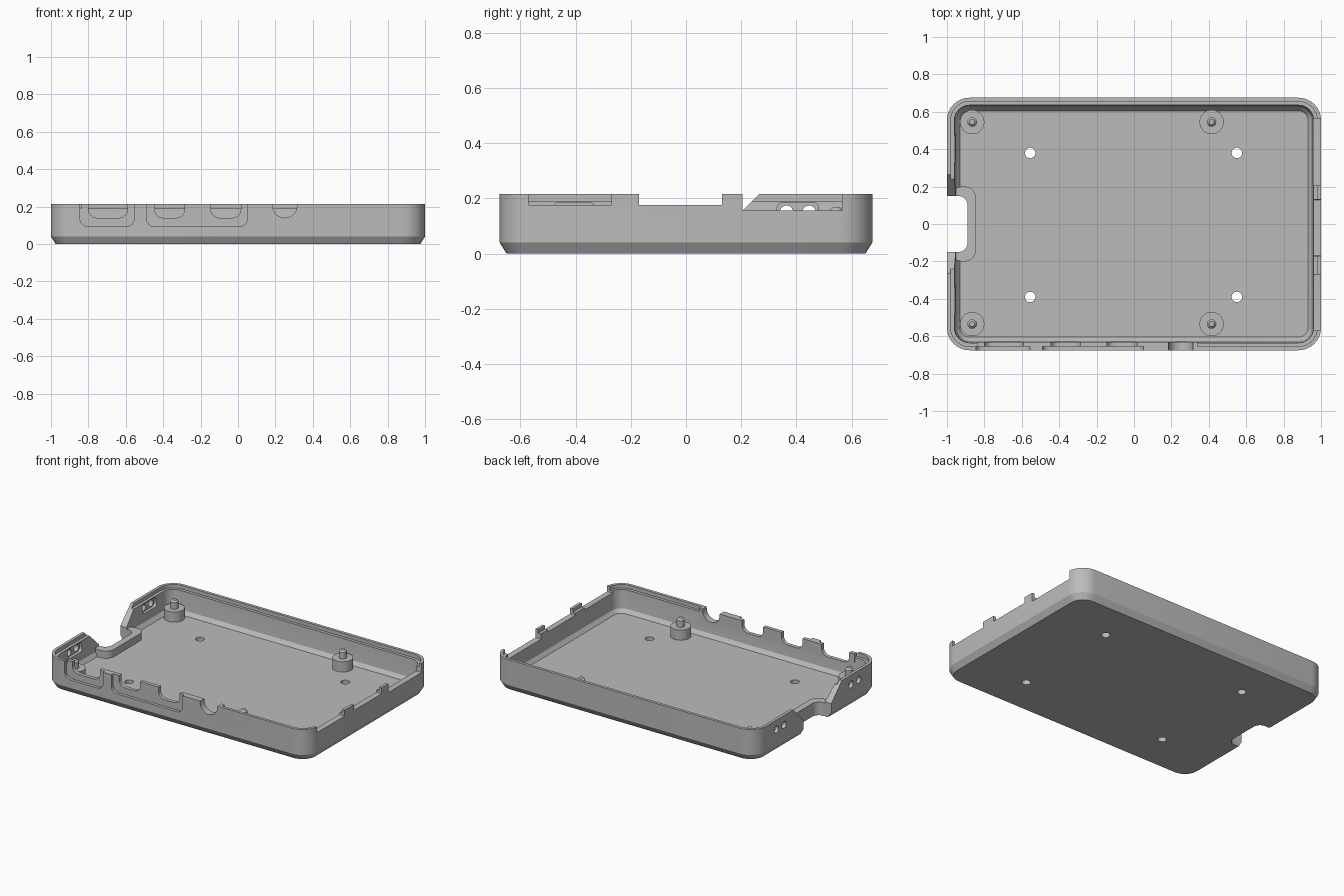
import bpy, bmesh, math

if "Cube" in bpy.data.objects:
    bpy.data.objects.remove(bpy.data.objects["Cube"], do_unlink=True)

grey = bpy.data.materials.new("case grey")
grey.use_nodes = True
colour = (0.5, 0.5, 0.5, 1)
grey.diffuse_color = colour
grey.node_tree.nodes["Principled BSDF"].inputs["Base Color"].default_value = colour

AXES = {
    "x": lambda a, b, h: (h, a, b),
    "y": lambda a, b, h: (a, h, b),
    "z": lambda a, b, h: (a, b, h),
}


def rounded(a0, a1, b0, b1, r, n=8):
    """Rounded rectangle outline."""
    pts = []
    corners = [(a1 - r, b1 - r), (a0 + r, b1 - r), (a0 + r, b0 + r), (a1 - r, b0 + r)]
    for i, (a, b) in enumerate(corners):
        for k in range(n + 1):
            t = (i + k / n) * math.pi / 2
            pts.append((a + r * math.cos(t), b + r * math.sin(t)))
    return pts


def loft(name, rings, axis="z"):
    """Closed solid through (height, outline) rings."""
    bm = bmesh.new()
    loops = [[bm.verts.new(AXES[axis](a, b, h)) for a, b in pts] for h, pts in rings]
    count = len(loops[0])
    for low, high in zip(loops, loops[1:]):
        for i in range(count):
            j = (i + 1) % count
            bm.faces.new((low[i], low[j], high[j], high[i]))
    bm.faces.new(loops[0])
    bm.faces.new(loops[-1])
    bmesh.ops.remove_doubles(bm, verts=bm.verts, dist=1e-5)
    bmesh.ops.recalc_face_normals(bm, faces=bm.faces)
    mesh = bpy.data.meshes.new(name)
    bm.to_mesh(mesh)
    bm.free()
    obj = bpy.data.objects.new(name, mesh)
    mesh.materials.append(grey)
    bpy.context.collection.objects.link(obj)
    return obj


def prism(name, outline, h0, h1, axis="z"):
    return loft(name, [(h0, outline), (h1, outline)], axis)


def combine(target, tool, operation="DIFFERENCE"):
    mod = target.modifiers.new("combine", "BOOLEAN")
    mod.operation = operation
    mod.solver = "EXACT"
    mod.object = tool
    bpy.context.view_layer.objects.active = target
    bpy.ops.object.modifier_apply(modifier=mod.name)
    bpy.data.objects.remove(tool, do_unlink=True)


def smooth(obj):
    bpy.ops.object.select_all(action="DESELECT")
    obj.select_set(True)
    bpy.context.view_layer.objects.active = obj
    bpy.ops.object.shade_smooth_by_angle(angle=math.radians(25))


def footprint(inset):
    return rounded(-1 + inset, 1 - inset, -0.675 + inset, 0.675 - inset,
                   max(0.12 - inset, 0.04))


# Shell with chamfered underside, hollowed with a stepped upper lip
TOP, FLOOR = 0.215, 0.04
tray = loft("tray", [(0, footprint(0.025)), (0.04, footprint(0)), (TOP, footprint(0))])
combine(tray, loft("cavity", [
    (FLOOR, footprint(0.07)), (0.065, footprint(0.05)), (0.18, footprint(0.04)),
    (0.19, footprint(0.04)), (0.19, footprint(0.02)), (0.3, footprint(0.02))]))

# Thicker port wall and raised rim around the end notch
combine(tray, prism("port_wall", rounded(-0.84, 0.34, -0.665, -0.63, 0.002), 0.1, TOP), "UNION")
combine(tray, prism("notch_rim", rounded(-0.98, -0.845, -0.2, 0.2, 0.06), 0.02, 0.09), "UNION")

# End notch: straight through the floor, flaring upward in the wall
combine(tray, loft("notch", [
    (-0.1, rounded(-1.3, -0.89, -0.15, 0.15, 0.05)),
    (0.1, rounded(-1.3, -0.89, -0.15, 0.15, 0.05)),
    (0.26, rounded(-1.3, -0.73, -0.31, 0.31, 0.05))]))

# Shallow plug recesses on the front
for x0, x1 in [(-0.845, -0.555), (-0.49, 0.05)]:
    combine(tray, prism("recess", rounded(x0, x1, 0.095, 0.4, 0.04), -0.8, -0.655, "y"))

# Port openings through the front
for x0, x1, r in [(-0.8, -0.59, 0.045), (-0.445, -0.285, 0.045),
                  (-0.145, 0.015, 0.045), (0.185, 0.315, 0.0649)]:
    combine(tray, prism("port", rounded(x0, x1, 0.14, 0.4, r), -0.8, -0.58, "y"))

# Low sections of the end wall, leaving two tabs
for y0, y1, z in [(-0.57, -0.27, 0.175), (-0.17, 0.13, 0.175), (0.205, 0.565, 0.155)]:
    combine(tray, prism("low_section", rounded(y0, y1, z, 0.4, 0.002), 0.9, 1.1, "x"))

# Paired indicator holes with a pocket on the inside
for side in (-1, 1):
    y = side * 0.405
    combine(tray, prism("pocket", rounded(y - 0.075, y + 0.075, 0.12, 0.185, 0.02),
                        -0.975, -0.9, "x"))
    for dy in (-0.041, 0.041):
        c = y + dy
        combine(tray, prism("indicator_hole", rounded(c - 0.024, c + 0.024, 0.126, 0.174, 0.0239),
                            -1.1, -0.9, "x"))


def disc(x, y, r):
    return rounded(x - r, x + r, y - r, y + r, r * 0.999)


# Mounting holes in the floor
for x in (-0.555, 0.55):
    for y in (-0.39, 0.38):
        combine(tray, prism("mount_hole", disc(x, y, 0.028), -0.1, 0.1))
smooth(tray)

# Board standoffs with locating pins
for x in (-0.865, 0.415):
    for y in (-0.535, 0.545):
        profile = [(0.03, 0.065), (0.11, 0.065), (0.11, 0.025), (0.155, 0.025), (0.167, 0.014)]
        smooth(loft("standoff", [(z, disc(x, y, r)) for z, r in profile]))
